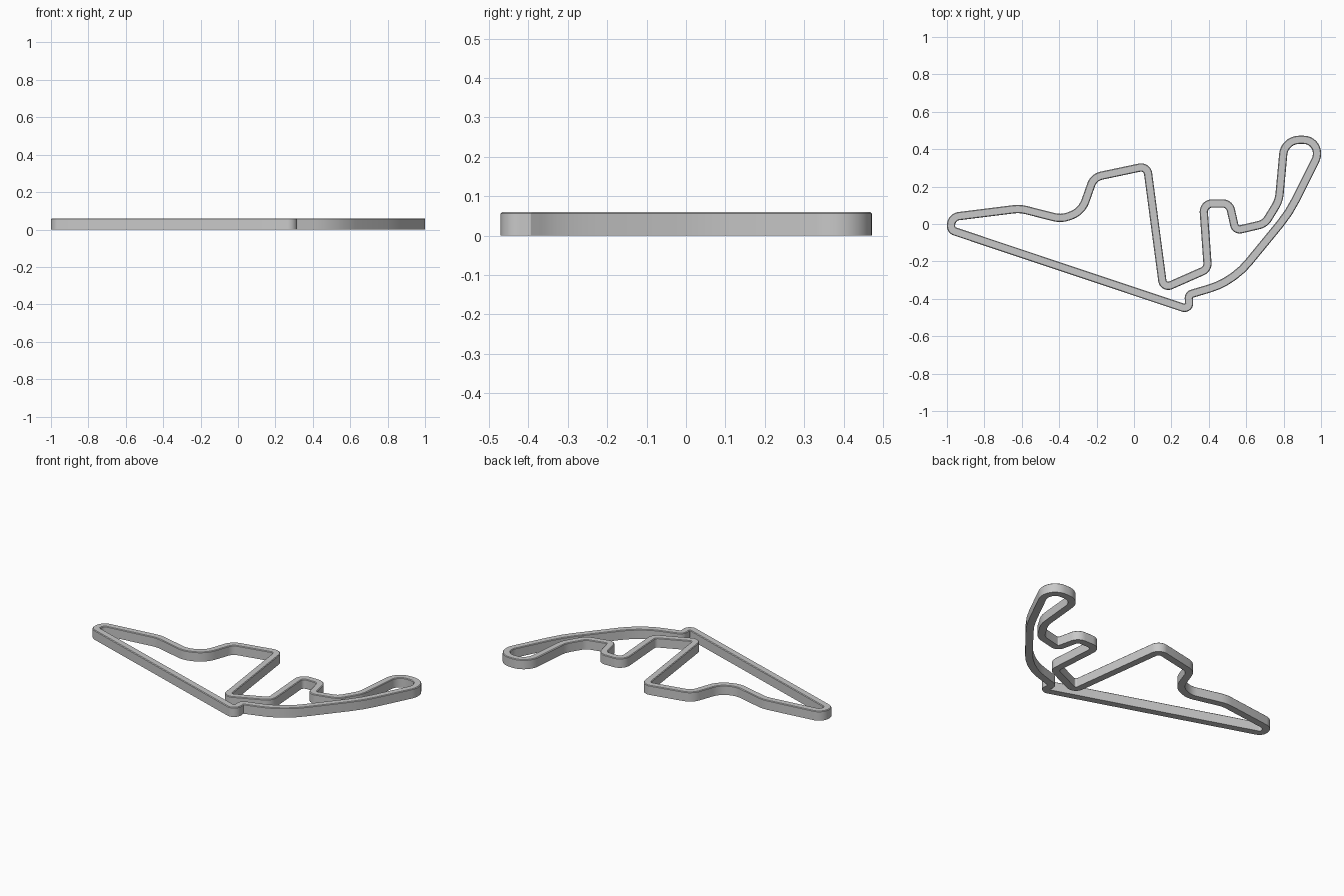
import bpy, bmesh, math
from mathutils import Vector

if "Cube" in bpy.data.objects:
    bpy.data.objects.remove(bpy.data.objects["Cube"])

HALF_W, HEIGHT, CHAMFER = 0.022, 0.06, 0.004

# Centreline corners: x, y, rounding radius
CORNERS = [
    (-0.978, 0.037, .048), (-0.61, 0.083, .18), (-0.39, 0.027, .13),
    (-0.28, 0.065, .13), (-0.215, 0.25, .075), (0.07, 0.31, .038),
    (0.157, -0.345, .032), (0.395, -0.24, .045), (0.37, 0.11, .045),
    (0.51, 0.11, .045), (0.543, -0.035, .03), (0.70, 0.002, .08),
    (0.775, 0.125, .15), (0.805, 0.45, .085), (0.972, 0.45, .085),
    (0.98, 0.36, .10), (0.83, 0.06, .7), (0.58, -0.245, .4),
    (0.47, -0.325, .4), (0.292, -0.378, .025), (0.297, -0.459, .025),
    (-0.978, -0.033, .03),
]


def rounded_loop(corners):
    """Closed polyline with every corner replaced by a tangent arc."""
    n = len(corners)
    pts = [Vector(c[:2]) for c in corners]
    dirs = [(pts[(i + 1) % n] - pts[i]).normalized() for i in range(n)]
    lens = [(pts[(i + 1) % n] - pts[i]).length for i in range(n)]
    turn = [dirs[i - 1].angle_signed(dirs[i]) for i in range(n)]
    tan = [corners[i][2] * math.tan(abs(turn[i]) / 2) for i in range(n)]
    # shrink arcs that would overlap along a shared edge
    scale = [1.0] * n
    for i in range(n):
        j = (i + 1) % n
        f = min(1.0, 0.98 * lens[i] / (tan[i] + tan[j]))
        scale[i], scale[j] = min(scale[i], f), min(scale[j], f)
    out = []
    for i in range(n):
        t = tan[i] * scale[i]
        r = t / math.tan(abs(turn[i]) / 2)
        start, end = pts[i] - dirs[i - 1] * t, pts[i] + dirs[i] * t
        inward = (dirs[i] - dirs[i - 1]).normalized()
        centre = pts[i] + inward * math.hypot(r, t)
        a0 = math.atan2(*(start - centre).yx)
        a1 = math.atan2(*(end - centre).yx)
        sweep = (a1 - a0 + math.pi) % (2 * math.pi) - math.pi
        steps = max(2, math.ceil(abs(sweep) / math.radians(9)))
        for k in range(steps + 1):
            a = a0 + sweep * k / steps
            out.append(centre + Vector((math.cos(a), math.sin(a))) * r)
    return out


# Track ribbon: chamfered rectangular section swept round the loop
path = rounded_loop(CORNERS)
section = [(-HALF_W, 0), (HALF_W, 0), (HALF_W, HEIGHT - CHAMFER),
           (HALF_W - CHAMFER, HEIGHT), (CHAMFER - HALF_W, HEIGHT),
           (-HALF_W, HEIGHT - CHAMFER)]
bm = bmesh.new()
rings = []
for i, p in enumerate(path):
    d0 = (p - path[i - 1]).normalized()
    d1 = (path[(i + 1) % len(path)] - p).normalized()
    d = (d0 + d1).normalized()
    side = Vector((d.y, -d.x)) / max(0.7, d.dot(d1))
    rings.append([bm.verts.new((p.x + side.x * s, p.y + side.y * s, z))
                  for s, z in section])
for i, ring in enumerate(rings):
    prev = rings[i - 1]
    for k in range(6):
        m = (k + 1) % 6
        bm.faces.new((prev[k], prev[m], ring[m], ring[k]))
bmesh.ops.recalc_face_normals(bm, faces=bm.faces)
mesh = bpy.data.meshes.new("track_ribbon")
bm.to_mesh(mesh)
bm.free()

# Single grey finish
grey = bpy.data.materials.new("light_grey")
grey.diffuse_color = (0.58, 0.58, 0.58, 1)
grey.use_nodes = True
grey.node_tree.nodes["Principled BSDF"].inputs["Base Color"].default_value = grey.diffuse_color
mesh.materials.append(grey)
track = bpy.data.objects.new("track_ribbon", mesh)
bpy.context.collection.objects.link(track)
bpy.context.view_layer.objects.active = track
track.select_set(True)
bpy.ops.object.shade_smooth_by_angle(angle=math.radians(30))
